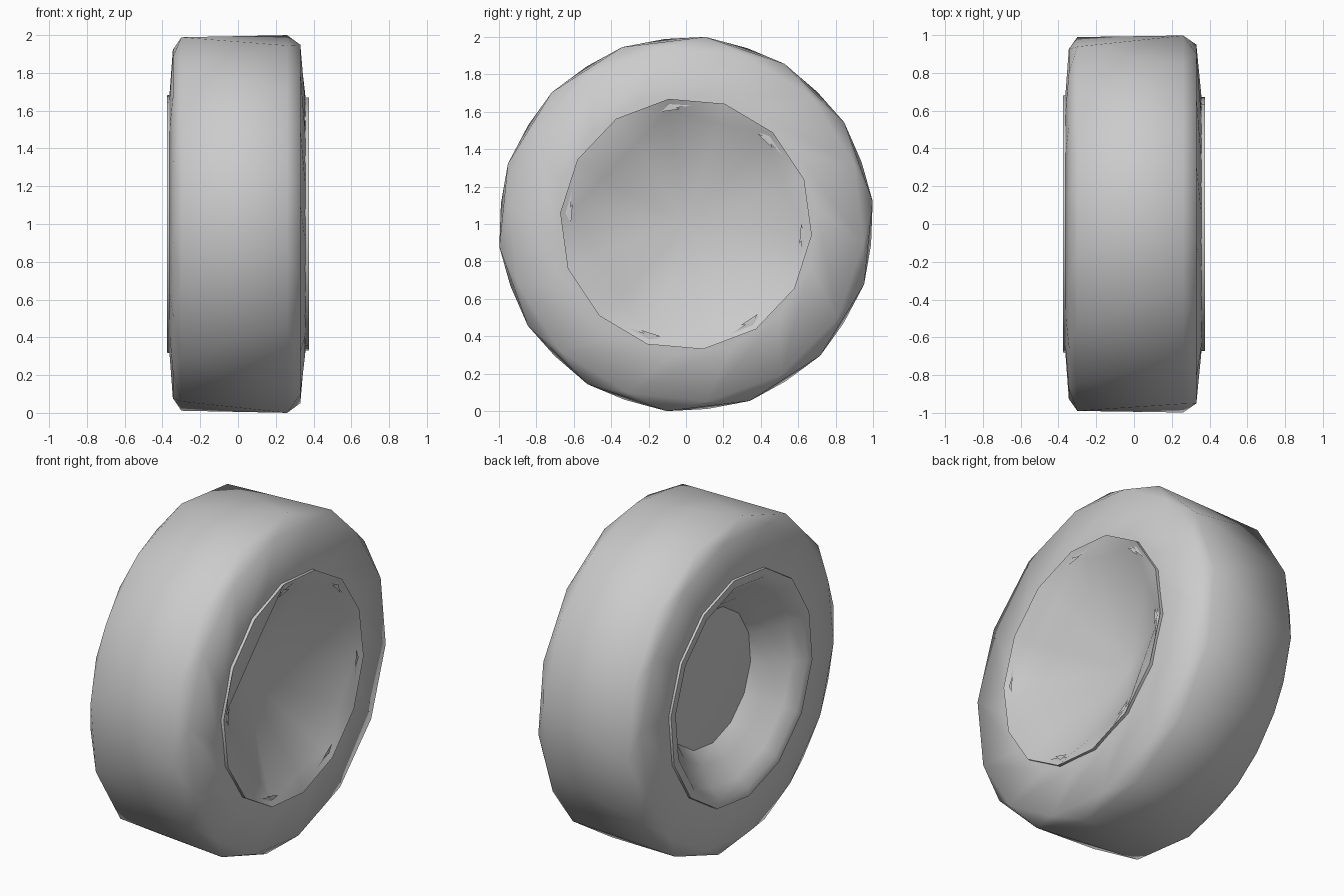
import bpy, bmesh
from math import sin, cos, radians
from mathutils import Vector

if "Cube" in bpy.data.objects:
    bpy.data.objects.remove(bpy.data.objects["Cube"], do_unlink=True)

SIDES = 14

grey = bpy.data.materials.new("light_grey")
grey.use_nodes = True
colour = (0.6, 0.6, 0.6, 1)
grey.diffuse_color = colour
grey.node_tree.nodes["Principled BSDF"].inputs["Base Color"].default_value = colour


def around(x, r, degrees):
    """A point at radius r round the axle."""
    a = radians(degrees)
    return Vector((x, r * cos(a), 1 + r * sin(a)))


def ring(x, r, start):
    """Evenly spaced points, the first at the start angle."""
    return [around(x, r, start + i * 360 / SIDES) for i in range(SIDES)]


def straighten(points, corners):
    """Keep the corner points and move the others onto straight lines between them."""
    result = []
    for a, b in zip(corners, corners[1:] + [SIDES]):
        result += [points[a].lerp(points[b % SIDES], k / (b - a)) for k in range(b - a)]
    return result


def finish(name, bm, angle):
    mesh = bpy.data.meshes.new(name)
    bm.to_mesh(mesh)
    bm.free()
    mesh.materials.append(grey)
    obj = bpy.data.objects.new(name, mesh)
    bpy.context.collection.objects.link(obj)
    bpy.ops.object.select_all(action="DESELECT")
    obj.select_set(True)
    bpy.context.view_layer.objects.active = obj
    bpy.ops.object.shade_smooth_by_angle(angle=radians(angle))


def skin(name, rings, angle):
    """Join rings of points with triangles; a ring of radius 0 closes to a tip."""
    bm = bmesh.new()
    loops = [[bm.verts.new(p) for p in points] for points in rings]
    for a, b in zip(loops, loops[1:]):
        for i in range(SIDES):
            j = (i + 1) % SIDES
            bm.faces.new((a[i], b[i], a[j]))
            bm.faces.new((a[j], b[i], b[j]))
    bmesh.ops.remove_doubles(bm, verts=bm.verts, dist=0.0001)
    finish(name, bm, angle)


# Tyre: each edge ring is turned by half a side against the next
A, B, C = 7, 19.4, 31
skin("tyre", [ring(0.36, 0.64, A), ring(0.355, 0.70, A), ring(0.33, 0.955, B - 25.7),
              ring(0.26, 1.005, A), ring(-0.30, 0.995, B), ring(-0.345, 0.93, C),
              ring(-0.362, 0.70, C), ring(-0.36, 0.64, C)], 75)

# Hub cover: raised lip round a recessed six-sided pyramid
HUB = -5
CORNERS = [0, 2, 4, 7, 10, 12]
skin("hub_cover", [ring(0.04, 0, HUB), straighten(ring(0.345, 0.625, HUB), CORNERS),
                   ring(0.375, 0.675, HUB), ring(0.35, 0.675, HUB)], 35)

# Open inner rim, its barrel and the domed floor of the barrel
skin("inner_rim", [ring(-0.35, 0.69, A), ring(-0.375, 0.685, A), ring(-0.372, 0.635, A),
                   ring(-0.31, 0.58, A), ring(-0.23, 0.48, A), ring(-0.15, 0.41, A)], 50)
skin("barrel_floor", [ring(-0.15, 0.41, A), ring(-0.20, 0, A)], 50)

# Six small triangular slots at the corners of the pyramid
bm = bmesh.new()
for corner in CORNERS:
    a = HUB + corner * 360 / SIDES
    points = [around(0.366, 0.64, a), around(0.366, 0.615, a - 5), around(0.366, 0.615, a + 5)]
    face = bm.faces.new([bm.verts.new(p) for p in points])
    face.normal_update()
    if face.normal.x < 0:
        face.normal_flip()
finish("hub_slots", bm, 30)
